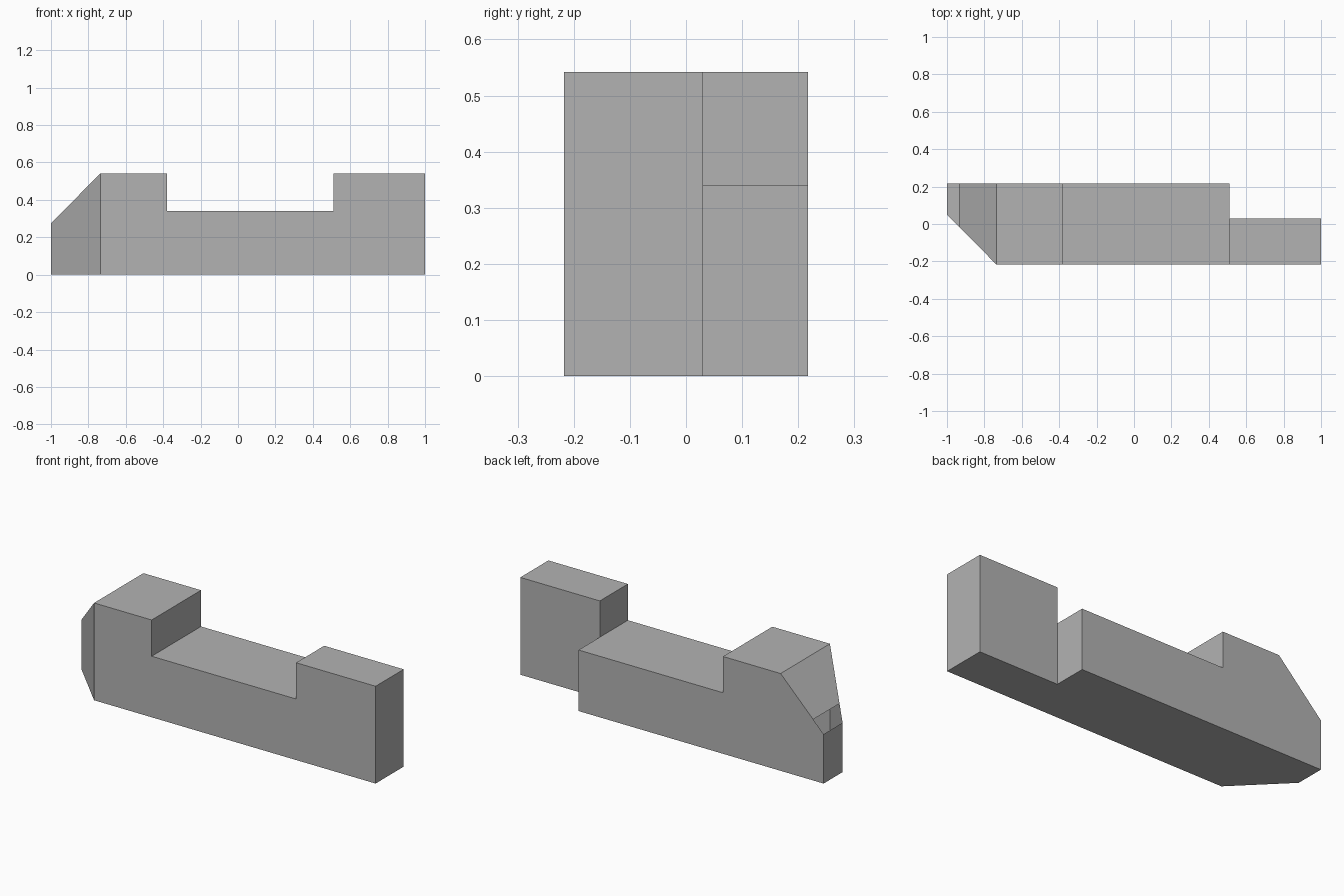
import bpy
import bmesh
from mathutils import Vector

cube = bpy.data.objects.get("Cube")
if cube:
    bpy.data.objects.remove(cube, do_unlink=True)

# Key dimensions
FRONT, BACK, STEP = -0.217, 0.217, 0.03
NOSE, NOTCH, POST = -0.735, -0.38, 0.51
LOW, HIGH = 0.34, 0.542


def raise_faces(bm, faces, height):
    """Extrude faces upward and return the new top faces."""
    result = bmesh.ops.extrude_face_region(bm, geom=faces)["geom"]
    verts = [g for g in result if isinstance(g, bmesh.types.BMVert)]
    bmesh.ops.translate(bm, verts=verts, vec=(0, 0, height))
    return [g for g in result if isinstance(g, bmesh.types.BMFace)]


# Footprint in three sections: nose block, middle bed, end post
bm = bmesh.new()
cut_f, cut_b = [bm.verts.new((NOTCH, y, 0)) for y in (FRONT, BACK)]
post_f, post_s, post_b = [bm.verts.new((POST, y, 0)) for y in (FRONT, STEP, BACK)]
nose_f, tip_f, tip_b = [bm.verts.new((x, y, 0)) for x, y in
                        ((NOSE, FRONT), (-1, 0.05), (-1, BACK))]
end_f, end_b = [bm.verts.new((1, y, 0)) for y in (FRONT, STEP)]
base = [bm.faces.new(loop) for loop in (
    (nose_f, cut_f, cut_b, tip_b, tip_f),
    (cut_f, post_f, post_s, post_b, cut_b),
    (post_f, end_f, end_b, post_s))]

# Raise the bed, then both ends above it
tops = raise_faces(bm, base, LOW)
ends = [f for f in tops
        if not NOTCH < f.calc_center_median().x < POST]
raise_faces(bm, ends, HIGH - LOW)

# Sloping cut over the nose
rise = HIGH - 0.275
normal = Vector((-rise, 0, NOSE + 1)).normalized()
cut = bmesh.ops.bisect_plane(
    bm, geom=bm.verts[:] + bm.edges[:] + bm.faces[:],
    plane_co=(-1, 0, 0.275), plane_no=normal, clear_outer=True)
bmesh.ops.holes_fill(bm, edges=[e for e in bm.edges if e.is_boundary], sides=0)

# Merge flat regions and tidy normals
bmesh.ops.remove_doubles(bm, verts=bm.verts[:], dist=0.0005)
bmesh.ops.dissolve_limit(bm, angle_limit=0.01, verts=bm.verts[:], edges=bm.edges[:])
bmesh.ops.recalc_face_normals(bm, faces=bm.faces[:])

mesh = bpy.data.meshes.new("stepped_block")
bm.to_mesh(mesh)
bm.free()
block = bpy.data.objects.new("stepped_block", mesh)
bpy.context.collection.objects.link(block)

# Single plain grey
grey = bpy.data.materials.new("plain_grey")
grey.use_nodes = True
color = (0.45, 0.45, 0.45, 1)
grey.diffuse_color = color
grey.node_tree.nodes["Principled BSDF"].inputs["Base Color"].default_value = color
mesh.materials.append(grey)
